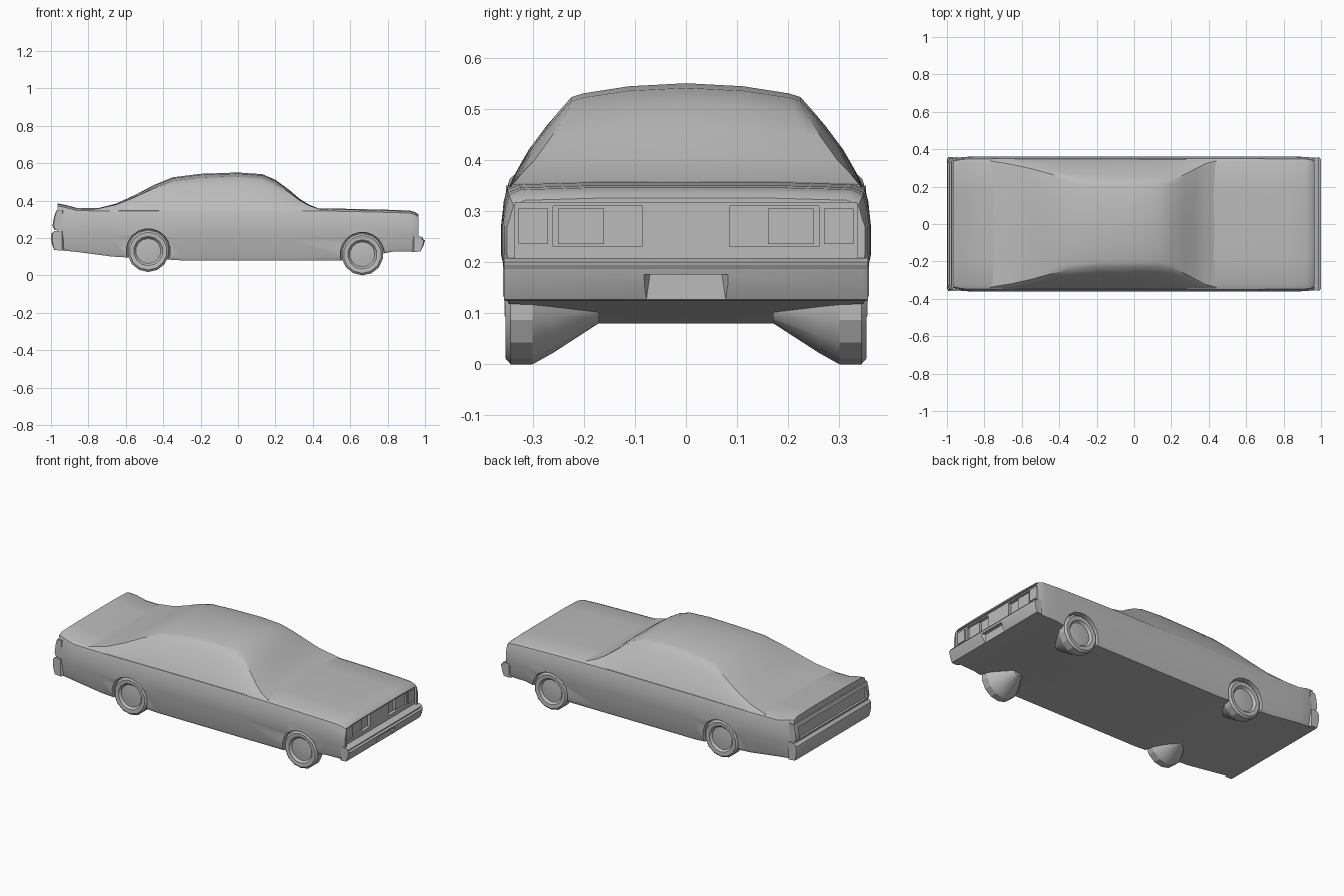
import bpy, bmesh, math

cube = bpy.data.objects.get("Cube")
if cube:
    bpy.data.objects.remove(cube, do_unlink=True)

paint = bpy.data.materials.new("plain grey")
paint.use_nodes = True
grey = (0.5, 0.5, 0.5, 1)
paint.diffuse_color = grey
paint.node_tree.nodes["Principled BSDF"].inputs["Base Color"].default_value = grey


def loft(name, rings, angle=30):
    """Skin closed rings of equal length and cap both ends."""
    bm = bmesh.new()
    loops = [[bm.verts.new(p) for p in ring] for ring in rings]
    for a, b in zip(loops, loops[1:]):
        for i in range(len(a)):
            j = (i + 1) % len(a)
            bm.faces.new((a[i], a[j], b[j], b[i]))
    bm.faces.new(loops[0])
    bm.faces.new(loops[-1])
    bmesh.ops.recalc_face_normals(bm, faces=bm.faces[:])
    mesh = bpy.data.meshes.new(name)
    bm.to_mesh(mesh)
    bm.free()
    obj = bpy.data.objects.new(name, mesh)
    bpy.context.collection.objects.link(obj)
    mesh.materials.append(paint)
    smooth(obj, angle)
    return obj


def smooth(obj, angle):
    bpy.ops.object.select_all(action='DESELECT')
    obj.select_set(True)
    bpy.context.view_layer.objects.active = obj
    bpy.ops.object.shade_smooth_by_angle(angle=math.radians(angle))


def mirrored(x, half):
    """Full cross-section from a half running from bottom to top centre."""
    left = [(x, -y, z) for y, z in reversed(half) if y > 0]
    return [(x, y, z) for y, z in half] + left


def bar(name, profile, half, inset=0.012):
    """Side profile swept across the car, drawn in a little at its ends."""
    cx = sum(p[0] for p in profile) / len(profile)
    rings = []
    for y, k in ((-half, 0.75), (-half + inset, 1), (half - inset, 1), (half, 0.75)):
        rings.append([(cx + (x - cx) * k, y, z) for x, z in profile])
    return loft(name, rings)


def block(name, x0, x1, y0, y1, z0, z1):
    return loft(name, [[(x, y0, z0), (x, y1, z0), (x, y1, z1), (x, y0, z1)] for x in (x0, x1)])


def cut(target, cutter):
    mod = target.modifiers.new(cutter.name, 'BOOLEAN')
    mod.operation = 'DIFFERENCE'
    mod.solver = 'EXACT'
    mod.object = cutter
    bpy.context.view_layer.objects.active = target
    bpy.ops.object.modifier_apply(modifier=mod.name)
    bpy.data.objects.remove(cutter, do_unlink=True)


def disc_rings(x, z, side, steps, sides=16):
    """Rings of a turned shape about a sideways axle."""
    angles = [math.tau * (i + 0.5) / sides for i in range(sides)]
    return [[(x + r * math.cos(a), side * y, z + r * math.sin(a)) for a in angles]
            for y, r in steps]


# Lower body: x, sill height, deck height, half width
stations = [(-0.965, .135, .385, .348), (-.92, .131, .376, .358), (-.86, .125, .36, .361),
            (-.67, .1, .358, .362), (-.3, .08, .36, .362), (.3, .08, .36, .362),
            (.58, .08, .356, .362), (.83, .127, .35, .361), (.92, .128, .346, .359),
            (.95, .13, .337, .355), (.965, .13, .325, .35)]
body = loft("lower_body", [mirrored(x, [
    (0, zb), (w * .96, zb), (w * .98, zb + .015), (w * .985, .19), (w, .215), (w, .27),
    (w * .985, zt - .04), (w * .965, zt - .014), (w * .9, zt - .004), (w * .5, zt), (0, zt)])
    for x, zb, zt, w in stations])

# Wheel arches
wheels = (("front", .665, .112, .112), ("rear", -.48, .13, .112))
for end, x, z, r in wheels:
    for side in (1, -1):
        cut(body, loft("arch_cutter", disc_rings(x, z, side, [(.325, r + .004), (.4, r + .01)], 20)))

# Grille recess with paired lamp pockets, and tail recess
cut(body, block("grille_cutter", .95, 1.1, -.335, .335, .205, .317))
for side in (1, -1):
    a, b = sorted((side * .085, side * .26))
    cut(body, block("pocket_cutter", .93, 1.1, a, b, .23, .31))
smooth(body, 30)

for side, word in ((1, "left"), (-1, "right")):
    a, b = sorted((side * .16, side * .25))
    block("lamp_panel_" + word, .925, .945, a, b, .235, .305)
    a, b = sorted((side * .27, side * .328))
    block("outer_lamp_" + word, .945, .957, a, b, .235, .305)

# Front bumper with a notch for the plate
bumper = bar("front_bumper", [(.93, .125), (.975, .127), (.99, .155), (1, .188), (.988, .192),
                              (.99, .2), (.975, .208), (.93, .208)], .356)
cut(bumper, loft("notch_cutter", [[(.975, -h, .11), (.975, h, .11), (.975, h * .88, .176),
                                   (.975, -h * .88, .176)],
                                  [(1.05, -h * 1.5, .11), (1.05, h * 1.5, .11),
                                   (1.05, h * 1.4, .176), (1.05, -h * 1.4, .176)]]
                 if (h := .08) else []))
smooth(bumper, 30)

# Rear bumper and tail panel
bar("rear_bumper", [(-.93, .133), (-.982, .135), (-.994, .165), (-1, .195), (-.996, .225),
                    (-.98, .238), (-.93, .238)], .358)
tail = bar("tail_panel", [(-.93, .238), (-.982, .244), (-.992, .265), (-.984, .31),
                          (-.972, .345), (-.93, .35)], .352)
cut(tail, block("tail_cutter", -1.1, -.974, -.325, .325, .255, .325))
smooth(tail, 30)

# Cabin: x, roof height, roof half width
cabin = [(-.77, .354, .338), (-.65, .384, .318), (-.55, .43, .296), (-.45, .483, .268),
         (-.35, .524, .244), (-.2, .543, .228), (0, .55, .224), (.13, .541, .224),
         (.2, .511, .236), (.27, .46, .264), (.33, .409, .296), (.38, .378, .322), (.44, .354, .338)]
base = .34
rings = []
for x, zt, w in cabin:
    k = (zt - base) / .21
    eave = zt - .027 * k
    foot = .35
    half = [(0, base), (foot, base)]
    # Gently bulging side glass
    for t in (.2, .5, .8):
        half.append((foot + (w - foot) * t + .012 * k * math.sin(math.pi * t),
                     base + (eave - base) * t))
    half += [(w, eave), (w * .9, eave + .007 * k), (w * .5, zt - .006 * k), (0, zt)]
    rings.append(mirrored(x, half))
loft("cabin", rings, 35)

# Wheels with dished faces and tapered inner housings
for end, x, z, r in wheels:
    for side, word in ((1, "left"), (-1, "right")):
        steps = [(.17, r * .28), (.26, r * .8), (.3, r), (.343, r), (.353, r * .9),
                 (.351, r * .7), (.338, r * .6), (.342, r * .25)]
        loft(end + "_wheel_" + word, disc_rings(x, z, side, steps, 14), 25)
